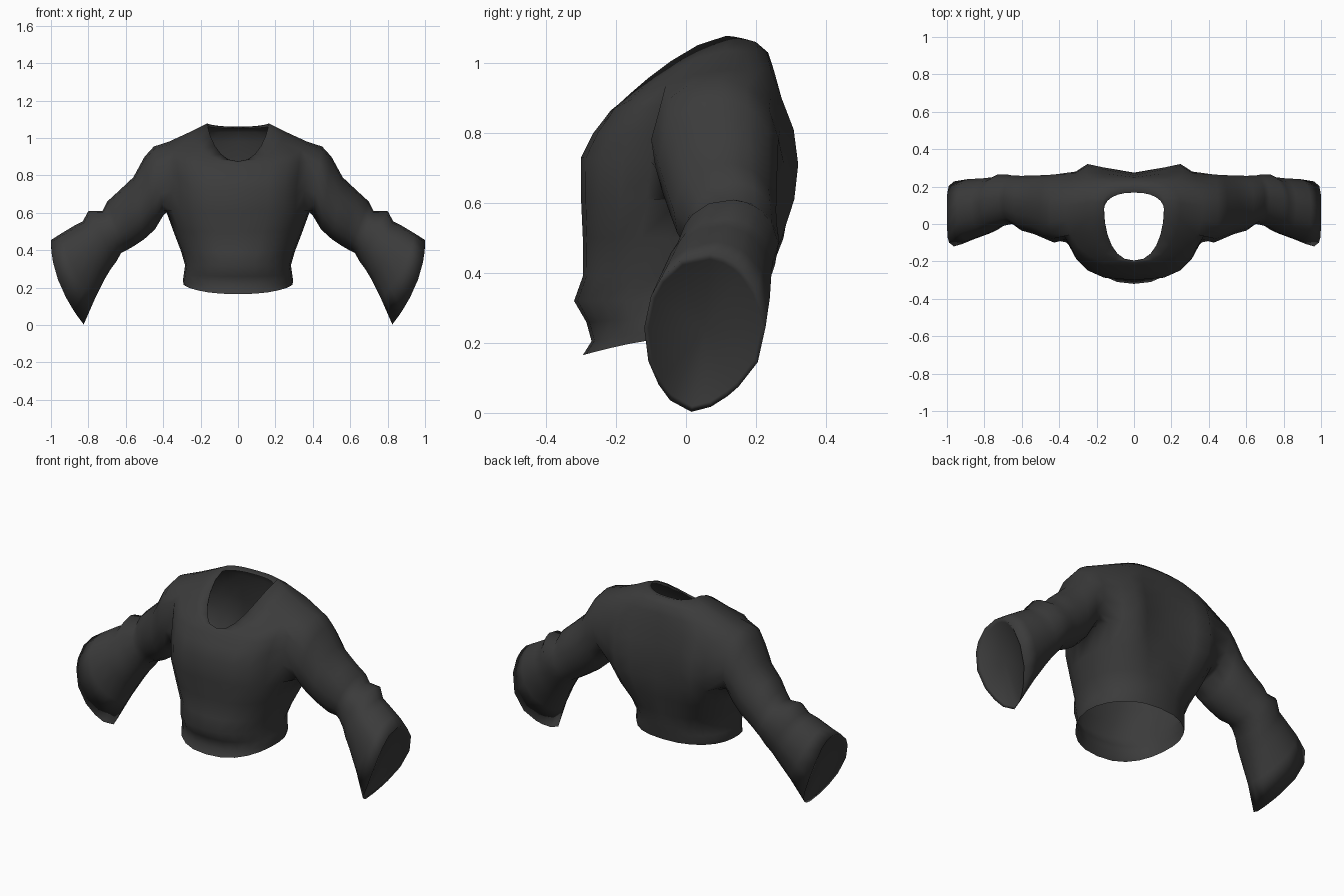
import bpy, bmesh, math

if "Cube" in bpy.data.objects:
    bpy.data.objects.remove(bpy.data.objects["Cube"])

COLS = 12  # columns from front centre to back centre

# torso rows: half width, side y, front y, back y, back groove, z front, z side, z back, roundness
ROWS = [
    (.29, -.03, -.295, .215, 0, .165, .215, .225, .85),
    (.295, -.03, -.27, .22, 0, .205, .235, .25, .85),
    (.29, -.03, -.285, .225, 0, .26, .27, .28, .85),
    (.283, -.03, -.32, .235, 0, .32, .32, .325, .85),
    (.303, 0, -.295, .25, .01, .39, .39, .39, .8),
    (.345, .04, -.295, .31, .04, .50, .50, .50, .7),
    (.385, .08, -.30, .345, .07, .61, .61, .61, .65),
    (.39, .10, -.30, .355, .08, .73, .71, .71, .65),
    (.40, .10, -.265, .34, .07, .80, .81, .81, .65),
    (.41, .10, -.23, .30, .04, .845, .90, .90, .65),
    (.37, .10, -.215, .265, .015, .865, .98, .98, .65),
    (.25, .11, -.205, .235, 0, .873, 1.035, 1.03, .7),
    (.165, .115, -.20, .20, 0, .875, 1.078, 1.06, .85),
    (.16, .08, -.195, .168, 0, .86, 1.06, 1.05, .85),
]
# sleeve rings: top x, top z, bottom x, bottom z, front y, back y, outward bow
RINGS = [
    (.45, .955, .40, .585, -.10, .265, 0),
    (.50, .90, .445, .51, -.08, .262, 0),
    (.56, .79, .50, .46, -.055, .26, 0),
    (.64, .715, .56, .42, -.035, .258, 0),
    (.70, .66, .595, .40, .0, .26, 0),
    (.725, .61, .625, .385, -.005, .265, 0),
    (.80, .61, .65, .34, -.02, .265, 0),
    (.83, .555, .68, .30, -.04, .25, 0),
    (.87, .535, .71, .25, -.06, .245, .01),
    (.945, .49, .765, .14, -.09, .24, .03),
    (1.0, .455, .825, .003, -.12, .228, .045),
]
# armhole limits in the torso grid
R0, R1, K0, K1 = 6, 10, 4, 9


def torso_point(r, k):
    w, ys, yf, yb, groove, zf, zs, zb, p = ROWS[r]
    a = math.pi * k / COLS
    c = math.cos(a)
    x = 0 if k in (0, COLS) else w * math.sin(a) ** p
    y_end, z_end = (yf, zf) if c > 0 else (yb, zb)
    y = ys + (y_end - ys) * abs(c)
    z = zs + (z_end - zs) * abs(c) ** 1.5
    y -= groove * {COLS: 1, COLS - 1: .55}.get(k, 0)
    return x, y, z


def bridge(a, b):
    n = len(a)
    for i in range(n):
        j = (i + 1) % n
        bm.faces.new((a[i], a[j], b[j], b[i]))


bm = bmesh.new()

# torso half, leaving the armhole open
grid = [[bm.verts.new(torso_point(r, k)) for k in range(COLS + 1)] for r in range(len(ROWS))]
for r in range(len(ROWS) - 1):
    for k in range(COLS):
        if not (R0 <= r < R1 and K0 <= k < K1):
            bm.faces.new((grid[r][k], grid[r][k + 1], grid[r + 1][k + 1], grid[r + 1][k]))

# armhole edge loop, where the sleeve starts
loop = [grid[R0][k] for k in range(K0, K1)] + [grid[r][K1] for r in range(R0, R1)]
loop += [grid[R1][k] for k in range(K1, K0, -1)] + [grid[r][K0] for r in range(R1, R0, -1)]
yc = (min(v.co.y for v in loop) + max(v.co.y for v in loop)) / 2
zc = (ROWS[R0][6] + ROWS[R1][6]) / 2
angles = [math.atan2((v.co.z - zc) / .185, (v.co.y - yc) / .17) for v in loop]

# sleeve flaring out to the cuff, which narrows to a point at the bottom
prev = loop
for i_ring, (tx, tz, bx, bz, yf, yb, bow) in enumerate(RINGS):
    point = max(0, i_ring - 8) / 2
    ring = []
    for a in angles:
        s, c = math.sin(a), math.cos(a)
        low = max(0, -s) ** 2 * point
        ring.append(bm.verts.new(((tx + bx) / 2 + (tx - bx) / 2 * s + bow * (1 - s * s),
                                  (yf + yb) / 2 + (yb - yf) / 2 * c * (1 - .25 * low) - .035 * low,
                                  (tz + bz) / 2 + (tz - bz) / 2 * s)))
    bridge(prev, ring)
    prev = ring

# slightly recessed end of the cuff
tx, tz, bx, bz, yf, yb, bow = RINGS[-1]
centre = bm.verts.new(((tx + bx) / 2 + .01, (yf + yb) / 2, (tz + bz) / 2 + .01))
inner = []
for v in prev:
    co = centre.co.lerp(v.co, .93)
    co.x -= .012
    inner.append(bm.verts.new(co))
bridge(prev, inner)
for i in range(len(inner)):
    bm.faces.new((inner[i], inner[(i + 1) % len(inner)], centre))

# remove vertices enclosed by the armhole
bmesh.ops.delete(bm, geom=[v for v in bm.verts if not v.link_faces], context='VERTS')
for f in bm.faces:
    f.smooth = True

mesh = bpy.data.meshes.new("sweater")
bm.to_mesh(mesh)
bm.free()
sweater = bpy.data.objects.new("sweater", mesh)
bpy.context.collection.objects.link(sweater)

# mirrored other half
mirror = sweater.modifiers.new("mirror", 'MIRROR')
mirror.use_clip = True
mirror.merge_threshold = .001

cloth = bpy.data.materials.new("charcoal cloth")
cloth.diffuse_color = (.044, .044, .044, 1)
cloth.use_nodes = True
cloth.node_tree.nodes["Principled BSDF"].inputs["Base Color"].default_value = cloth.diffuse_color
mesh.materials.append(cloth)
